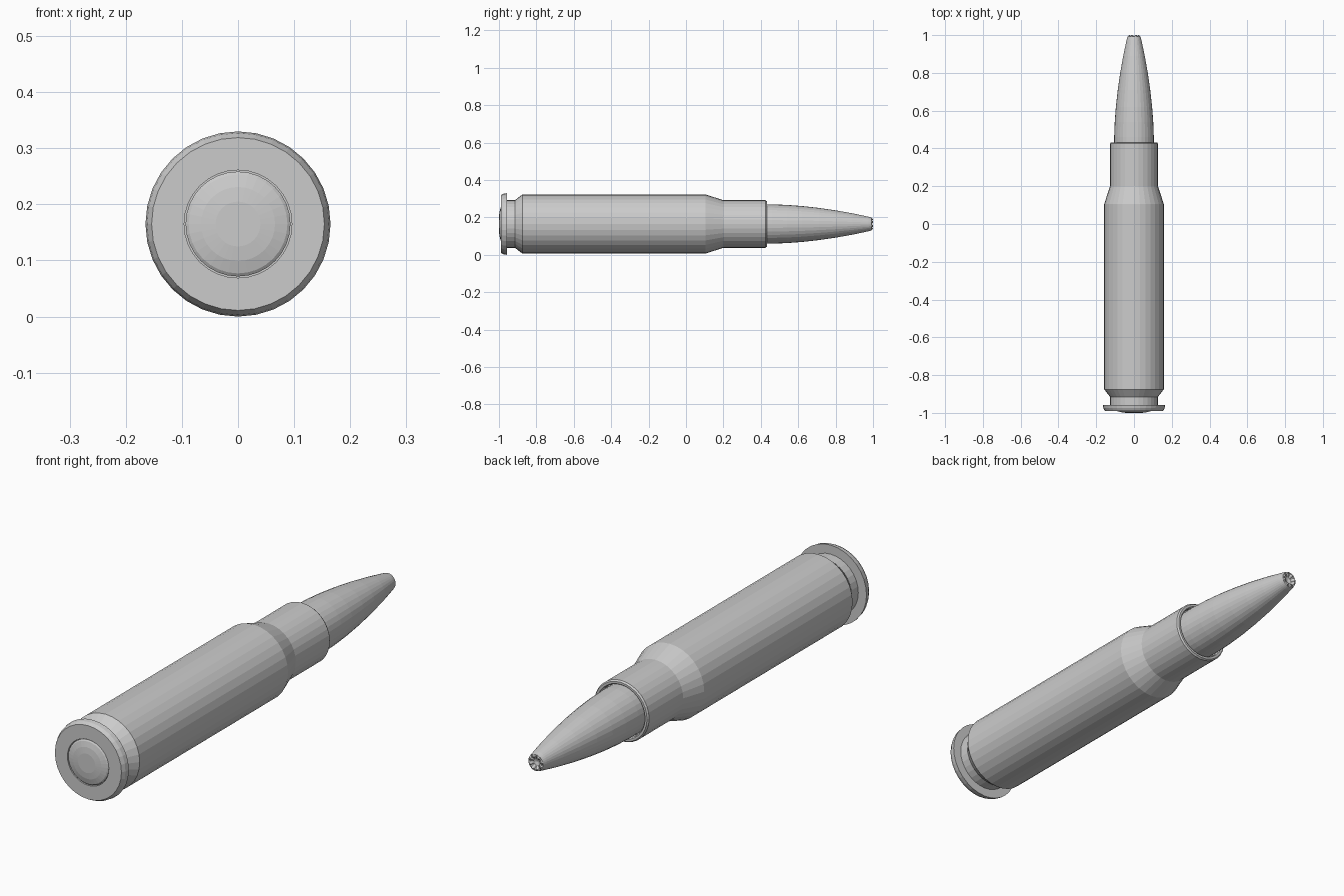
import bpy, bmesh, math

if "Cube" in bpy.data.objects:
    bpy.data.objects.remove(bpy.data.objects["Cube"])

SIDES = 32
AXIS_Z = 0.165


def lathe(name, profile, wobble=None):
    """Revolve (radius, y) points about the long axis; radius 0 makes a pole."""
    bm = bmesh.new()
    rings = []
    for k, (r, y) in enumerate(profile):
        if r == 0:
            rings.append([bm.verts.new((0, y, AXIS_Z))] * SIDES)
            continue
        ring = []
        for i in range(SIDES):
            a = 2 * math.pi * i / SIDES
            dy = wobble(k, i) if wobble else 0
            ring.append(bm.verts.new((r * math.cos(a), y + dy, AXIS_Z + r * math.sin(a))))
        rings.append(ring)
    for a, b in zip(rings, rings[1:]):
        for i in range(SIDES):
            j = (i + 1) % SIDES
            quad = list(dict.fromkeys((a[i], a[j], b[j], b[i])))
            bm.faces.new(quad)
    bmesh.ops.recalc_face_normals(bm, faces=bm.faces)
    mesh = bpy.data.meshes.new(name)
    bm.to_mesh(mesh)
    bm.free()
    obj = bpy.data.objects.new(name, mesh)
    bpy.context.collection.objects.link(obj)
    return obj


# Case: primer pocket, rim, extractor groove, body, shoulder, neck and mouth
lathe("case", [
    (0, -0.965), (0.096, -0.965), (0.096, -0.99), (0.154, -0.99),
    (0.162, -0.975), (0.165, -0.957), (0.127, -0.957), (0.127, -0.915),
    (0.158, -0.875), (0.158, 0.105), (0.127, 0.2), (0.127, 0.425),
    (0.122, 0.432), (0.113, 0.432), (0.109, 0.426), (0.109, 0.40), (0, 0.40)])

# Primer: shallow dome in the base
lathe("primer", [
    (0, -0.966), (0.0935, -0.966), (0.0935, -0.987), (0.088, -0.991),
    (0.066, -0.997), (0.04, -1.0), (0, -1.0)])


# Bullet: ogive with a small pleated hollow at the tip
def pleat(k, i):
    return -0.008 if k == 10 and i % 4 < 2 else 0


lathe("bullet", [
    (0, 0.402), (0.105, 0.402), (0.105, 0.46), (0.102, 0.54), (0.096, 0.62),
    (0.086, 0.71), (0.073, 0.80), (0.057, 0.89), (0.039, 0.975),
    (0.034, 0.993), (0.026, 1.0), (0.014, 0.985), (0, 0.98)], pleat)
